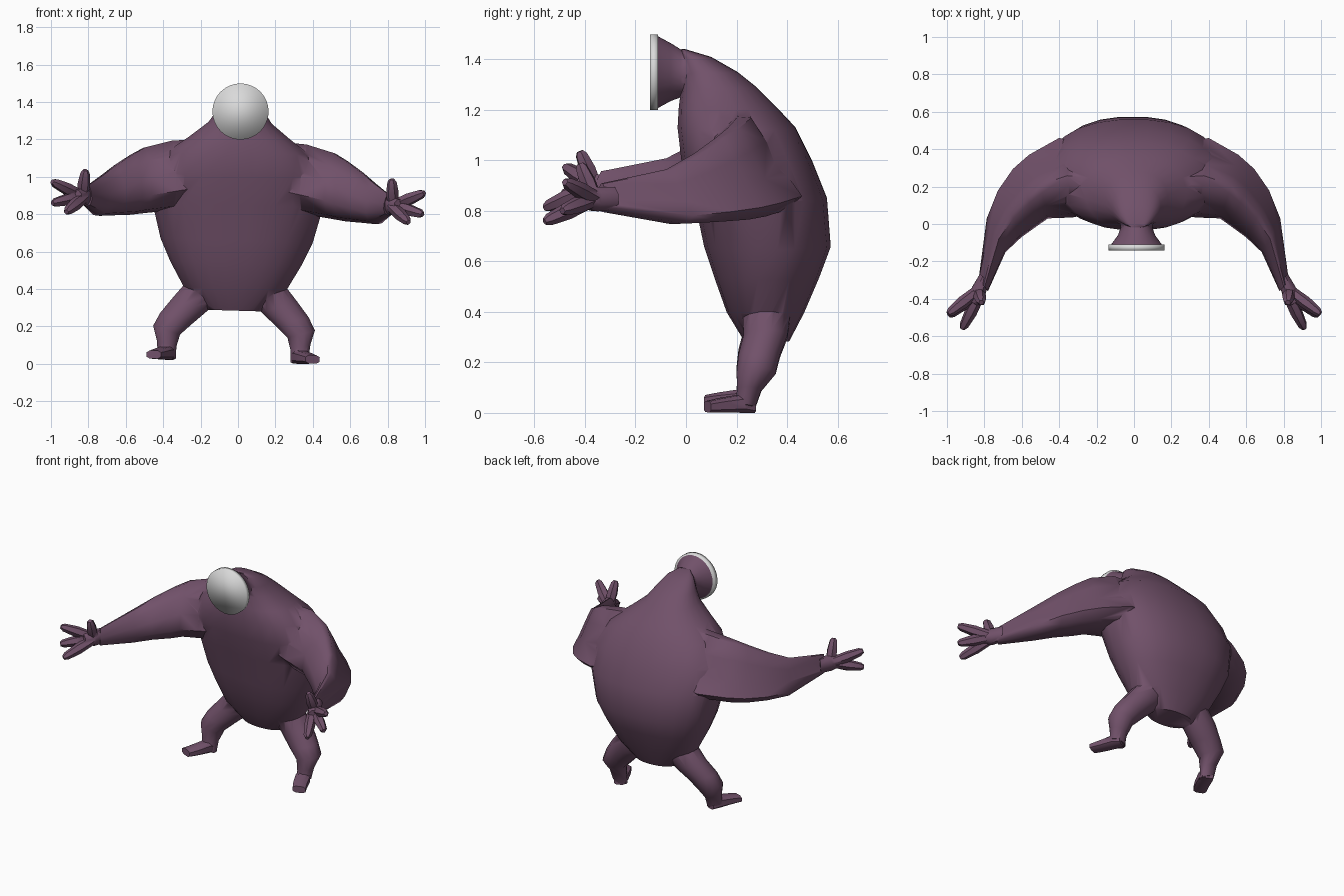
import bpy, bmesh, math
from mathutils import Vector, Matrix

if "Cube" in bpy.data.objects:
    bpy.data.objects.remove(bpy.data.objects["Cube"])


def material(name, rgb):
    m = bpy.data.materials.new(name)
    m.diffuse_color = (*rgb, 1)
    m.use_nodes = True
    m.node_tree.nodes["Principled BSDF"].inputs["Base Color"].default_value = m.diffuse_color
    return m


PLUM = material("plum skin", (0.165, 0.082, 0.143))
PALE = material("pale grey", (0.7, 0.7, 0.7))

# The whole figure leans slightly to its left
LEAN = Matrix.Translation((-0.027, 0, 0)) @ Matrix.Rotation(0.03, 4, 'Y')


def oval(sides, power=2.0):
    """Unit superellipse cross-section."""
    pts = []
    for i in range(sides):
        a = math.tau * (i + 0.5) / sides
        c, s = math.cos(a), math.sin(a)
        pts.append((math.copysign(abs(c) ** (2 / power), c),
                    math.copysign(abs(s) ** (2 / power), s)))
    return pts


def smooth(ob, angle):
    bpy.ops.object.select_all(action='DESELECT')
    bpy.context.view_layer.objects.active = ob
    ob.select_set(True)
    bpy.ops.object.shade_smooth_by_angle(angle=math.radians(angle))


def loft(name, rings, section, mat, side=1, angle=50):
    """Skin a row of rings, each given as (centre, half axis u, half axis v)."""
    bm = bmesh.new()
    loops = []
    for c, u, v in rings:
        loop = []
        for cu, sv in section:
            p = Vector(c) + Vector(u) * cu + Vector(v) * sv
            p.x *= side
            loop.append(bm.verts.new(LEAN @ p))
        loops.append(loop)
    n = len(section)
    for a, b in zip(loops, loops[1:]):
        for i in range(n):
            j = (i + 1) % n
            bm.faces.new((a[i], a[j], b[j], b[i]))
    bm.faces.new(loops[0])
    bm.faces.new(loops[-1])
    bmesh.ops.recalc_face_normals(bm, faces=bm.faces)
    me = bpy.data.meshes.new(name)
    bm.to_mesh(me)
    bm.free()
    me.materials.append(mat)
    ob = bpy.data.objects.new(name, me)
    bpy.context.collection.objects.link(ob)
    smooth(ob, angle)
    return ob


# Hunched body: height, half width, front y, back y
BODY = [(0.285, 0.15, 0.23, 0.41), (0.40, 0.275, 0.16, 0.47),
        (0.54, 0.355, 0.11, 0.53), (0.66, 0.41, 0.07, 0.575),
        (0.85, 0.46, 0.03, 0.56), (1.00, 0.45, -0.02, 0.50),
        (1.13, 0.38, -0.035, 0.435), (1.21, 0.27, -0.03, 0.36),
        (1.29, 0.17, -0.02, 0.28), (1.35, 0.13, -0.02, 0.205),
        (1.41, 0.09, -0.02, 0.10), (1.44, 0.04, -0.02, 0.0)]
body = loft("body", [((0, (f + b) / 2, z), (w, 0, 0), (0, (b - f) / 2, 0))
                     for z, w, f, b in BODY], oval(24, 2.25), PLUM)
limbs = []

# Flared neck and flat round face: y, centre z, half width, half height
NECK = [(0.08, 1.33, 0.10, 0.07), (-0.02, 1.345, 0.085, 0.095),
        (-0.06, 1.35, 0.10, 0.115), (-0.115, 1.35, 0.14, 0.145)]
limbs.append(loft("neck", [((0, y, z), (w, 0, 0), (0, 0, h)) for y, z, w, h in NECK],
                  oval(24), PLUM))
loft("face_disc", [((0, y, 1.35), (0.15, 0, 0), (0, 0, 0.15))
                   for y in (-0.11, -0.143)], oval(40), PALE, angle=180)

# Arm: outer x, y, inner x, y, bottom z, top z
ARM = [(0.22, 0.42, 0.20, 0.06, 0.84, 1.20), (0.40, 0.46, 0.33, 0.035, 0.81, 1.19),
       (0.56, 0.37, 0.46, 0.03, 0.79, 1.15), (0.645, 0.295, 0.51, -0.005, 0.78, 1.11),
       (0.725, 0.18, 0.60, -0.07, 0.775, 1.05),
       (0.785, 0.03, 0.685, -0.15, 0.77, 0.99), (0.83, -0.30, 0.78, -0.36, 0.82, 0.935)]
# Arm section: a ridge on top sloping out to a low outer edge
ARM_SECTION = [(1, -0.68), (0.66, -0.15), (0.33, 0.46), (0.05, 0.95), (-0.2, 0.97),
               (-0.6, 0.6), (-0.9, 0.1), (-1, -0.45), (-0.65, -0.88), (0, -1), (0.7, -0.97)]
# Leg: centre x, y, z, half width, half depth
LEG = [(0.15, 0.32, 0.42, 0.10, 0.10), (0.24, 0.315, 0.31, 0.10, 0.09),
       (0.31, 0.29, 0.235, 0.09, 0.085), (0.36, 0.278, 0.17, 0.075, 0.08),
       (0.358, 0.25, 0.10, 0.055, 0.05), (0.355, 0.235, 0.03, 0.05, 0.04)]
# Foot turned outward: centre x, y, half width, sole z, top z
FOOT = [(0.34, 0.265, 0.038, 0.010, 0.05), (0.36, 0.22, 0.048, 0.010, 0.085),
        (0.395, 0.14, 0.046, 0.012, 0.072), (0.425, 0.085, 0.043, 0.014, 0.06)]
# Fingers: base point, tip point
FINGERS = {"upper_finger": ((0.84, -0.36, 0.875), (0.995, -0.48, 0.945)),
           "middle_finger": ((0.84, -0.37, 0.87), (0.99, -0.49, 0.83)),
           "lower_finger": ((0.825, -0.38, 0.865), (0.915, -0.56, 0.785)),
           "thumb": ((0.83, -0.36, 0.87), (0.82, -0.42, 1.012))}

for tag, s in (("right", 1), ("left", -1)):
    limbs.append(loft(tag + "_arm", [
        (((ox + ix) / 2, (oy + iy) / 2, (lo + hi) / 2),
         ((ox - ix) / 2, (oy - iy) / 2, 0), (0, 0, (hi - lo) / 2))
        for ox, oy, ix, iy, lo, hi in ARM], ARM_SECTION, PLUM, s))

    # Palm continues the wrist
    limbs.append(loft(tag + "_palm", [
        ((0.80, -0.29, 0.872), (0.025, 0.025, 0), (0, 0, 0.05)),
        ((0.83, -0.36, 0.872), (0.036, 0.028, 0), (0, 0, 0.052)),
        ((0.865, -0.42, 0.872), (0.03, 0.018, 0), (0, 0, 0.035))], oval(8), PLUM, s))
    for name, (a, b) in FINGERS.items():
        a, b = Vector(a), Vector(b)
        d = (b - a).normalized()
        u = d.cross(Vector((0.6, 0.8, 0))).normalized()
        v = d.cross(u)
        limbs.append(loft(tag + "_" + name, [
            (a.lerp(b, t), u * r, v * r) for t, r in
            ((0, 0.03), (0.5, 0.034), (0.9, 0.025), (1, 0.014))], oval(6), PLUM, s))

    limbs.append(loft(tag + "_leg", [((x, y, z), (w, 0, 0.3 * w), (0, d, 0))
                                     for x, y, z, w, d in LEG], oval(12), PLUM, s))
    limbs.append(loft(tag + "_foot", [
        ((x, y, (lo + hi) / 2), (w * 0.93, w * 0.36, 0), (0, 0, (hi - lo) / 2))
        for x, y, w, lo, hi in FOOT], oval(8, 3.0), PLUM, s))

# Fuse the skin into one continuous surface
for part in limbs:
    bpy.ops.object.select_all(action='DESELECT')
    bpy.context.view_layer.objects.active = body
    body.select_set(True)
    mod = body.modifiers.new("fuse", 'BOOLEAN')
    mod.operation = 'UNION'
    mod.solver = 'EXACT'
    mod.object = part
    bpy.ops.object.modifier_move_to_index(modifier=mod.name, index=0)
    bpy.ops.object.modifier_apply(modifier=mod.name)
    bpy.data.objects.remove(part)
smooth(body, 60)
